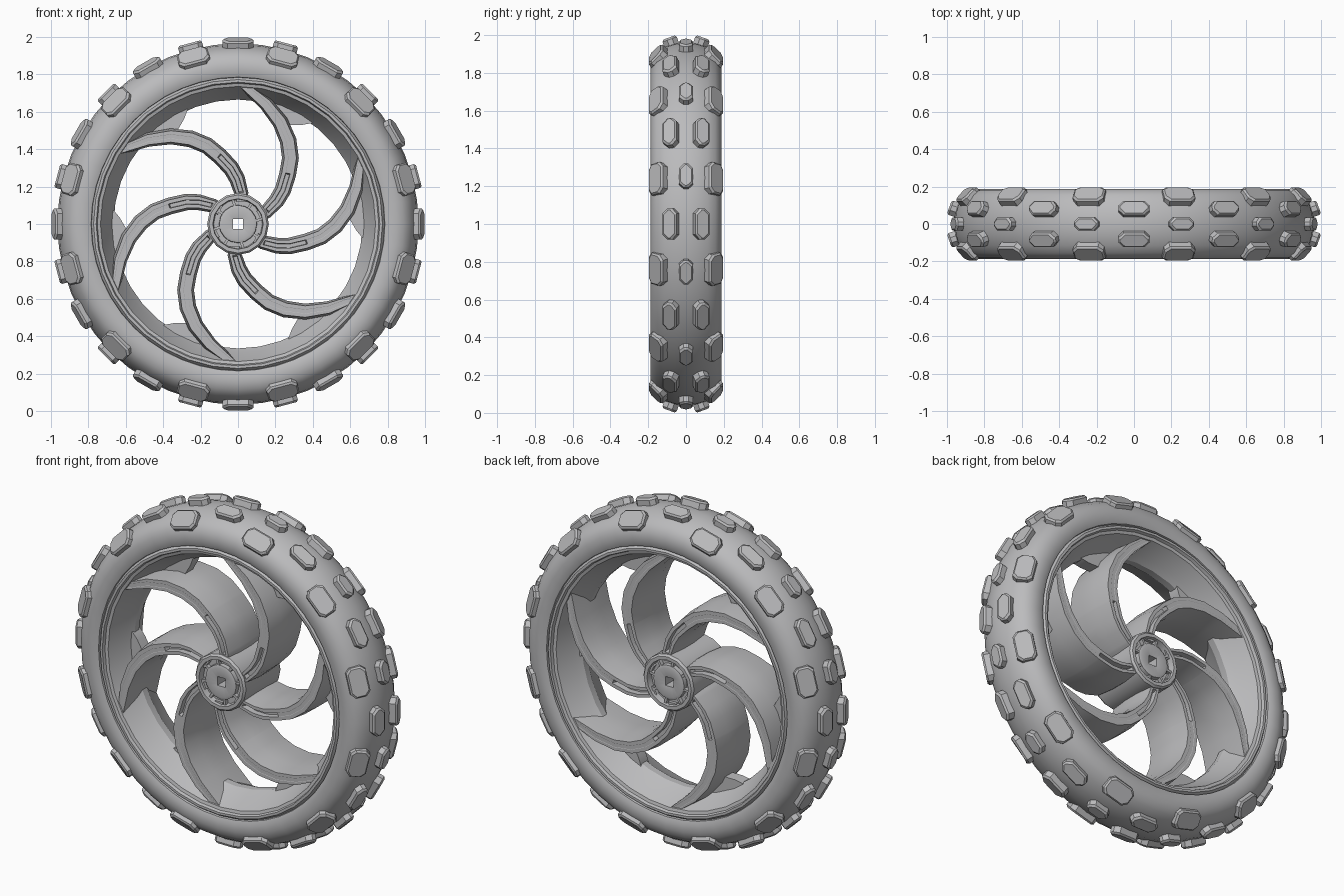
import bpy, bmesh, math
from mathutils import Vector

if "Cube" in bpy.data.objects:
    bpy.data.objects.remove(bpy.data.objects["Cube"])

mat = bpy.data.materials.new("grey")
mat.diffuse_color = (0.5, 0.5, 0.51, 1)
mat.use_nodes = True
mat.node_tree.nodes["Principled BSDF"].inputs["Base Color"].default_value = mat.diffuse_color


def finish(name, bm, angle=30):
    bmesh.ops.recalc_face_normals(bm, faces=bm.faces)
    me = bpy.data.meshes.new(name)
    bm.to_mesh(me)
    bm.free()
    me.materials.append(mat)
    ob = bpy.data.objects.new(name, me)
    bpy.context.collection.objects.link(ob)
    bpy.ops.object.select_all(action='DESELECT')
    ob.select_set(True)
    bpy.context.view_layer.objects.active = ob
    bpy.ops.object.shade_smooth_by_angle(angle=math.radians(angle))
    return ob


def polar(r, a, y):
    return Vector((r * math.cos(a), y, 1 + r * math.sin(a)))


def skin(bm, rings, close_rings=False, caps=True):
    """Join rings of equal length with quads."""
    vs = [[bm.verts.new(p) for p in ring] for ring in rings]
    n = len(vs[0])
    pairs = list(zip(vs, vs[1:])) + ([(vs[-1], vs[0])] if close_rings else [])
    for a, b in pairs:
        for i in range(n):
            j = (i + 1) % n
            bm.faces.new((a[i], a[j], b[j], b[i]))
    if caps and not close_rings:
        bm.faces.new(vs[0])
        bm.faces.new(vs[-1])


def lathe(name, half, segs, angle=30, square=()):
    """Spin a mirrored (radius, y) profile; radii listed in square give a square loop."""
    prof = half + [(r, -y) for r, y in reversed(half) if y > 0]
    rings = []
    for r, y in prof:
        ring = []
        for i in range(segs):
            a = 2 * math.pi * i / segs
            k = 1 / max(abs(math.cos(a)), abs(math.sin(a))) if r in square else 1
            ring.append(polar(r * k, a, y))
        rings.append(ring)
    bm = bmesh.new()
    skin(bm, rings, close_rings=True)
    return finish(name, bm, angle)


# Tyre carcass and rim
lathe("tyre", [(0.78, 0.15), (0.785, 0.178), (0.81, 0.188), (0.85, 0.188), (0.885, 0.178),
               (0.915, 0.155), (0.94, 0.115), (0.958, 0.06), (0.965, 0)], 48)
lathe("rim", [(0.80, 0.15), (0.777, 0.172), (0.772, 0.182), (0.758, 0.182), (0.752, 0.165),
              (0.735, 0.16), (0.69, 0.06), (0.665, 0.02)], 36)


# Tread lugs: chamfered blocks leaning with the tyre surface
def lug(bm, ang, r, y, tilt, a, b, c):
    rad = Vector((math.cos(ang), 0, math.sin(ang)))
    tan = Vector((-math.sin(ang), 0, math.cos(ang)))
    axis = Vector((0, 1, 0))
    n = rad * math.cos(tilt) + axis * math.sin(tilt)
    s = axis * math.cos(tilt) - rad * math.sin(tilt)
    mid = Vector((0, 0, 1)) + rad * r + axis * y
    rings = []
    for depth, inset in ((-0.06, 0), (-0.01, 0), (0, 0.008)):
        p, q = a - inset, b - inset
        plan = [(p, q - c), (p - c, q), (c - p, q), (-p, q - c),
                (-p, c - q), (c - p, -q), (p - c, -q), (p, c - q)]
        ring = [mid + tan * u + s * v + n * depth for u, v in plan]
        for co in ring:
            co.y = max(-0.195, min(0.195, co.y))
        rings.append(ring)
    skin(bm, rings)


rows = [("centre_lugs", 15, 1.0, 0, 0, 0.066, 0.036, 0.024),
        ("middle_lugs", 0, 0.987, 0.09, 20, 0.082, 0.04, 0.026),
        ("shoulder_lugs", 15, 0.934, 0.168, 45, 0.085, 0.056, 0.025)]
for name, start, r, y, tilt, a, b, c in rows:
    bm = bmesh.new()
    for i in range(12):
        for side in ((1, -1) if y else (1,)):
            lug(bm, math.radians(start + 30 * i), r, side * y,
                side * math.radians(tilt), a, b, c)
    finish(name, bm, 20)

# Spokes: swept curved blades with a groove near the hub on both edges
# station: radius, angle, width, groove depth
path = [(0.12, 142, 0.07, 0), (0.17, 144, 0.075, 0), (0.175, 145, 0.075, 0.03),
        (0.24, 151, 0.085, 0.03), (0.30, 157, 0.088, 0.03), (0.375, 165, 0.09, 0.03),
        (0.38, 165.5, 0.09, 0), (0.45, 171.5, 0.09, 0), (0.52, 179, 0.09, 0),
        (0.59, 187.5, 0.085, 0), (0.66, 197, 0.075, 0), (0.745, 208, 0.05, 0)]
bm = bmesh.new()
web = bmesh.new()
for k in range(6):
    turn = 60 * k
    pts = [polar(r, math.radians(a + turn), 0) for r, a, w, g in path]
    rings = []
    for i, (r, a, w, g) in enumerate(path):
        t = (pts[min(i + 1, len(pts) - 1)] - pts[max(i - 1, 0)]).normalized()
        side = Vector((-t.z, 0, t.x))
        h, e = 0.155, w * 0.36
        half = [(w * 0.5, -0.05), (e, -h), (0.012, -h), (0.010, -h + g + 0.001),
                (-0.010, -h + g + 0.001), (-0.012, -h), (-e, -h), (-w * 0.5, -0.05)]
        section = half + [(-u, -v) for u, v in half]
        rings.append([pts[i] + side * u + Vector((0, v, 0)) for u, v in section])
    skin(bm, rings)
    # Gusset plate between blade and rim
    plan = [(0.71, 172), (0.665, 174), (0.632, 177), (0.585, 185), (0.65, 197), (0.72, 204),
            (0.72, 188)]
    skin(web, [[polar(r, math.radians(a + turn), y) for r, a in plan] for y in (-0.035, 0.035)])
finish("spokes", bm, 25)
finish("spoke_gussets", web)

# Hub with recessed ring and square axle hole
lathe("hub", [(0.026, 0.155), (0.085, 0.165), (0.1, 0.16), (0.102, 0.135), (0.13, 0.135),
              (0.135, 0.172), (0.155, 0.172), (0.165, 0.16)], 16, square=(0.026,))

# Small radial ribs in the hub recess
bm = bmesh.new()
for k in range(8):
    a = math.radians(45 * k + 11)
    for s in (1, -1):
        rings = []
        for r in (0.095, 0.138):
            d = 0.007 / r
            rings.append([polar(r, a + u * d, s * v) for u, v in
                          ((-1, 0.125), (1, 0.125), (1, 0.158), (-1, 0.158))])
        skin(bm, rings)
finish("hub_ribs", bm)
